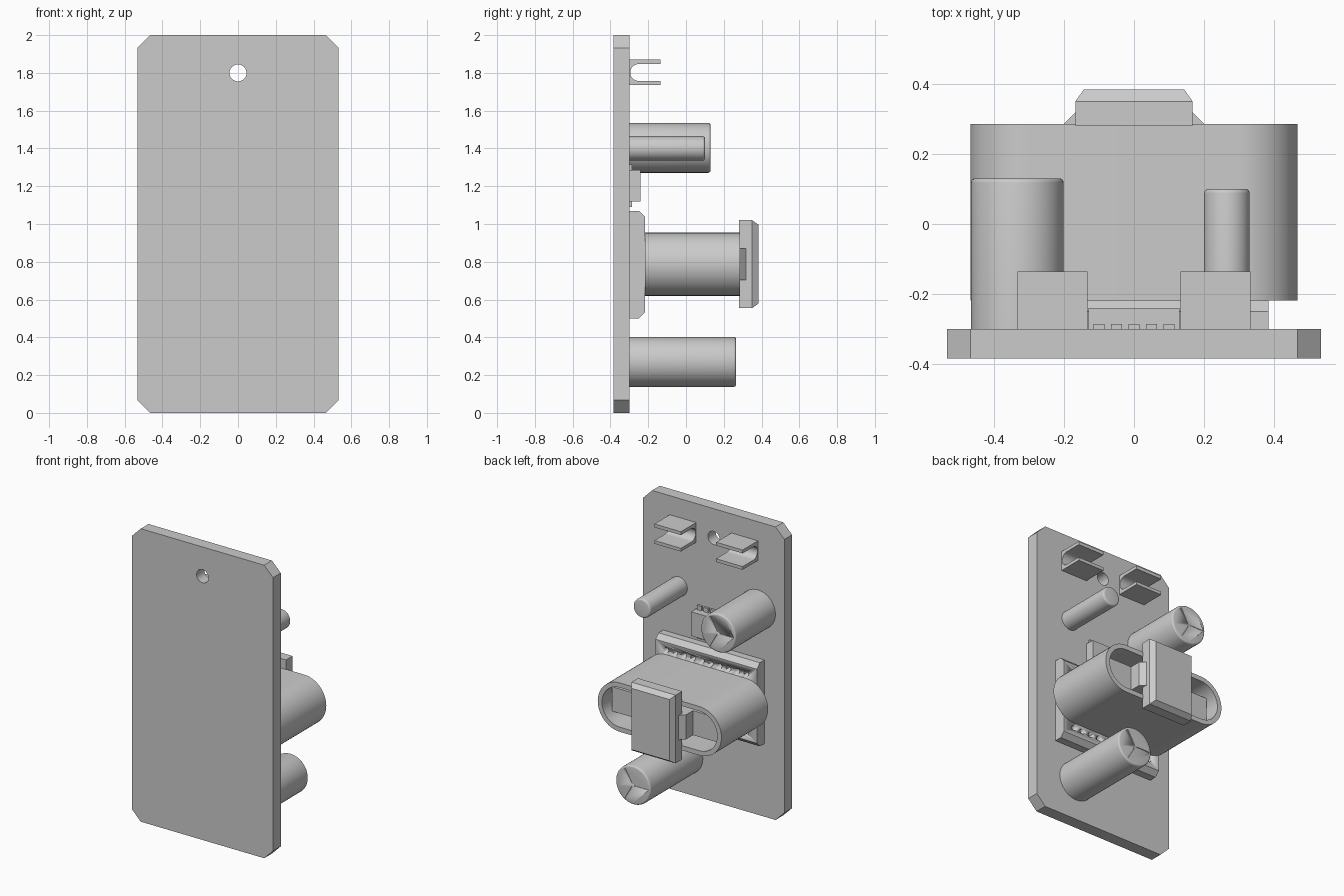
import bpy, bmesh
from math import sin, cos, pi

if "Cube" in bpy.data.objects:
    bpy.data.objects.remove(bpy.data.objects["Cube"])

grey = bpy.data.materials.new("plain grey")
grey.use_nodes = True
grey.diffuse_color = (0.6, 0.6, 0.6, 1)
grey.node_tree.nodes["Principled BSDF"].inputs["Base Color"].default_value = (0.6, 0.6, 0.6, 1)

BACK = -0.30  # rear surface of the board, where parts are mounted


def finish(name, bm):
    bmesh.ops.recalc_face_normals(bm, faces=bm.faces)
    mesh = bpy.data.meshes.new(name)
    bm.to_mesh(mesh)
    bm.free()
    mesh.materials.append(grey)
    ob = bpy.data.objects.new(name, mesh)
    bpy.context.collection.objects.link(ob)
    bpy.ops.object.select_all(action="DESELECT")
    ob.select_set(True)
    bpy.context.view_layer.objects.active = ob
    bpy.ops.object.shade_smooth_by_angle(angle=pi / 6)
    return ob


def prism(bm, axis, loops, lo, hi):
    """Extrude a 2D outline (first loop) with holes (other loops) along an axis."""
    def place(p, h):
        return {"x": (h, p[0], p[1]), "y": (p[0], h, p[1]), "z": (p[0], p[1], h)}[axis]
    ends = ([], [])
    for loop in loops:
        rings = [[bm.verts.new(place(p, h)) for p in loop] for h in (lo, hi)]
        n = len(loop)
        for i in range(n):
            j = (i + 1) % n
            bm.faces.new((rings[0][i], rings[0][j], rings[1][j], rings[1][i]))
        for end, ring in zip(ends, rings):
            end.append(ring)
    for end in ends:
        if len(end) == 1:
            bm.faces.new(end[0])
        else:
            edges = [bm.edges.get((r[i - 1], r[i])) for r in end for i in range(len(r))]
            bmesh.ops.triangle_fill(bm, edges=edges, use_beauty=True)


def solid(name, axis, loops, lo, hi):
    bm = bmesh.new()
    prism(bm, axis, loops, lo, hi)
    return finish(name, bm)


def rect(a0, a1, b0, b1):
    return [(a0, b0), (a1, b0), (a1, b1), (a0, b1)]


def arc(cx, cy, r, start, end, n):
    return [(cx + r * cos(start + (end - start) * i / n),
             cy + r * sin(start + (end - start) * i / n)) for i in range(n + 1)]


def circle(cx, cy, r, n=32):
    return arc(cx, cy, r, 0, 2 * pi, n)[:-1]


def stadium(half, cz, r):
    return (arc(half, cz, r, -pi / 2, pi / 2, 24)
            + arc(-half, cz, r, pi / 2, 3 * pi / 2, 24))


def cut(ob, bm):
    cutter = finish(ob.name + "_cutter", bm)
    cutter.hide_render = True
    mod = ob.modifiers.new("cut", "BOOLEAN")
    mod.object = cutter
    mod.solver = "EXACT"
    bpy.context.view_layer.objects.active = ob
    bpy.ops.object.modifier_apply(modifier=mod.name)
    bpy.data.objects.remove(cutter)


# Board with clipped corners and a hanging hole
w, c = 0.533, 0.067
outline = [(-w + c, 0), (w - c, 0), (w, c), (w, 2 - c),
           (w - c, 2), (-w + c, 2), (-w, 2 - c), (-w, c)]
solid("board", "y", [outline, circle(0, 1.8, 0.045)], -0.383, BACK)

# Fuse clips: blocks with a round-bottomed slot
slot = arc(-0.25, 1.802, 0.045, pi / 2, 3 * pi / 2, 16)
clip = ([(BACK, 1.735), (BACK, 1.87), (-0.135, 1.87), (-0.135, 1.847)]
        + slot + [(-0.135, 1.757), (-0.135, 1.735)])
for side, x in (("right", -0.233), ("left", 0.233)):
    solid(side + "_fuse_clip", "x", [clip], x - 0.1, x + 0.1)


# Capacitors: cylinders with a rounded rear rim and scored vents
def capacitor(name, x, z, r, top, scored=True):
    bm = bmesh.new()
    rim = 0.012
    profile = [(r, BACK)] + arc(r - rim, top - rim, rim, 0, pi / 2, 4)
    rings = [[bm.verts.new((px, py, pz)) for px, pz in circle(x, z, pr, 48)]
             for pr, py in profile]
    for a, b in zip(rings, rings[1:]):
        for i in range(len(a)):
            bm.faces.new((a[i - 1], a[i], b[i], b[i - 1]))
    bm.faces.new(rings[0])
    bm.faces.new(rings[-1])
    ob = finish(name, bm)
    if scored:
        bm = bmesh.new()
        for k in range(3):
            t = pi + k * 2 * pi / 3
            u, v, h = cos(t), sin(t), 0.003
            score = [(x + u * d - v * s, z + v * d + u * s)
                     for d, s in ((r * 0.1, -h), (r * 0.88, -h), (r * 0.88, h), (r * 0.1, h))]
            prism(bm, "y", [score], top - 0.005, top + 0.02)
        cut(ob, bm)


capacitor("upper_capacitor", -0.333, 1.403, 0.132, 0.13)
capacitor("lower_capacitor", 0.215, 0.27, 0.132, 0.265)
capacitor("small_capacitor", 0.265, 1.40, 0.065, 0.10, scored=False)

# Chip with two rows of pins
solid("chip_body", "y", [rect(-0.13, 0.13, 1.12, 1.285)], BACK, -0.24)
bm = bmesh.new()
for i in range(5):
    x = (i - 2) * 0.05
    prism(bm, "y", [rect(x - 0.016, x + 0.016, 1.09, 1.315)], BACK, -0.285)
finish("chip_pins", bm)

# Transformer base, chamfered top and bottom, with two rows of pin holes
base = [(BACK, 0.50), (-0.25, 0.50), (-0.218, 0.532),
        (-0.218, 1.038), (-0.25, 1.07), (BACK, 1.07)]
base_ob = solid("transformer_base", "x", [base], -0.383, 0.383)
bm = bmesh.new()
for z in (0.585, 0.985):
    for i in range(10):
        prism(bm, "y", [circle((i - 4.5) * 0.067, z, 0.018, 12)], -0.27, -0.2)
cut(base_ob, bm)

# Transformer winding: hollow stadium tube
solid("transformer_winding", "y",
      [stadium(0.30, 0.787, 0.167), stadium(0.30, 0.787, 0.135)], -0.218, 0.285)

# Core bar inside the winding, stepping up under the cap
half = [(0.41, -0.218), (0.41, 0.21), (0.2, 0.21), (0.2, 0.285), (0.167, 0.318)]
core = half + [(-x, y) for x, y in reversed(half)]
solid("transformer_core", "z", [core], 0.703, 0.87)

# Cap across the core with chamfered rear edges
bm = bmesh.new()
prism(bm, "y", [rect(-0.167, 0.167, 0.555, 1.02)], 0.28, 0.35)
rear = max(bm.faces, key=lambda f: f.calc_center_median().y)
bmesh.ops.recalc_face_normals(bm, faces=bm.faces)
bmesh.ops.inset_region(bm, faces=[rear], thickness=0.033, depth=0)
for v in rear.verts:
    v.co.y = 0.383
finish("transformer_cap", bm)
